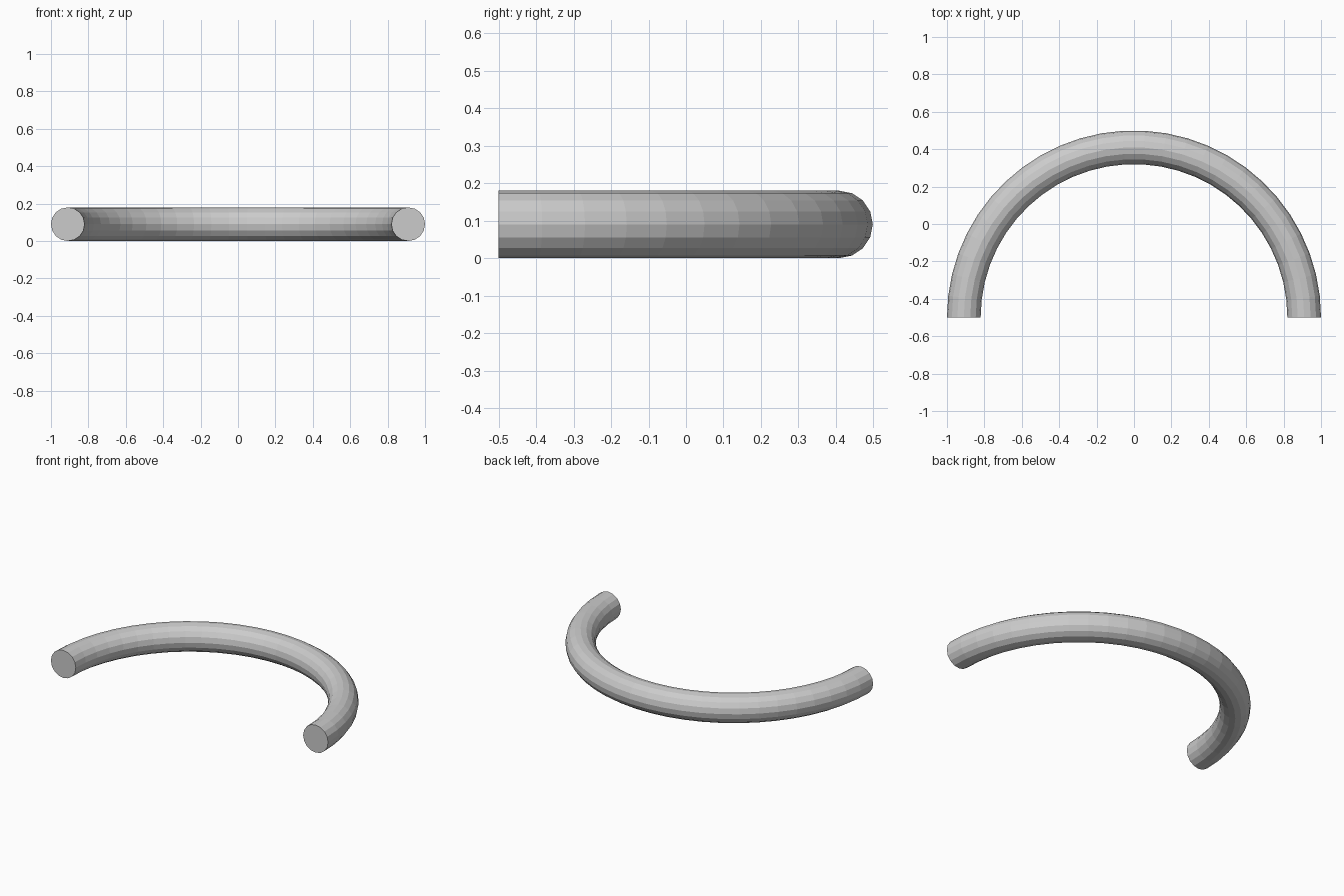
import bpy, bmesh
from math import pi, cos, sin
from mathutils import Matrix, Vector

if "Cube" in bpy.data.objects:
    bpy.data.objects.remove(bpy.data.objects["Cube"])

RING, TUBE = 0.91, 0.09      # path radius, tube radius
SIDES, STEPS = 16, 27        # tube sides, segments along the half circle

bm = bmesh.new()

# round profile at the right-hand end, standing in the XZ plane
verts = [bm.verts.new((RING + TUBE * cos(2 * pi * i / SIDES), 0,
                       TUBE * sin(2 * pi * i / SIDES))) for i in range(SIDES)]
edges = [bm.edges.new((verts[i], verts[(i + 1) % SIDES])) for i in range(SIDES)]

# sweep the profile through half a turn
result = bmesh.ops.spin(bm, geom=verts + edges, cent=(0, 0, 0), axis=(0, 0, 1),
                        angle=pi, steps=STEPS, use_duplicate=False)

# flat caps on both open ends
bmesh.ops.holes_fill(bm, edges=[e for e in bm.edges if e.is_boundary], sides=0)
bmesh.ops.recalc_face_normals(bm, faces=bm.faces[:])

# rest on the ground, centred front to back
bmesh.ops.translate(bm, verts=bm.verts[:], vec=(0, -0.5, TUBE))

mesh = bpy.data.meshes.new("half_ring_tube")
bm.to_mesh(mesh)
bm.free()
bpy.context.collection.objects.link(bpy.data.objects.new("half_ring_tube", mesh))
